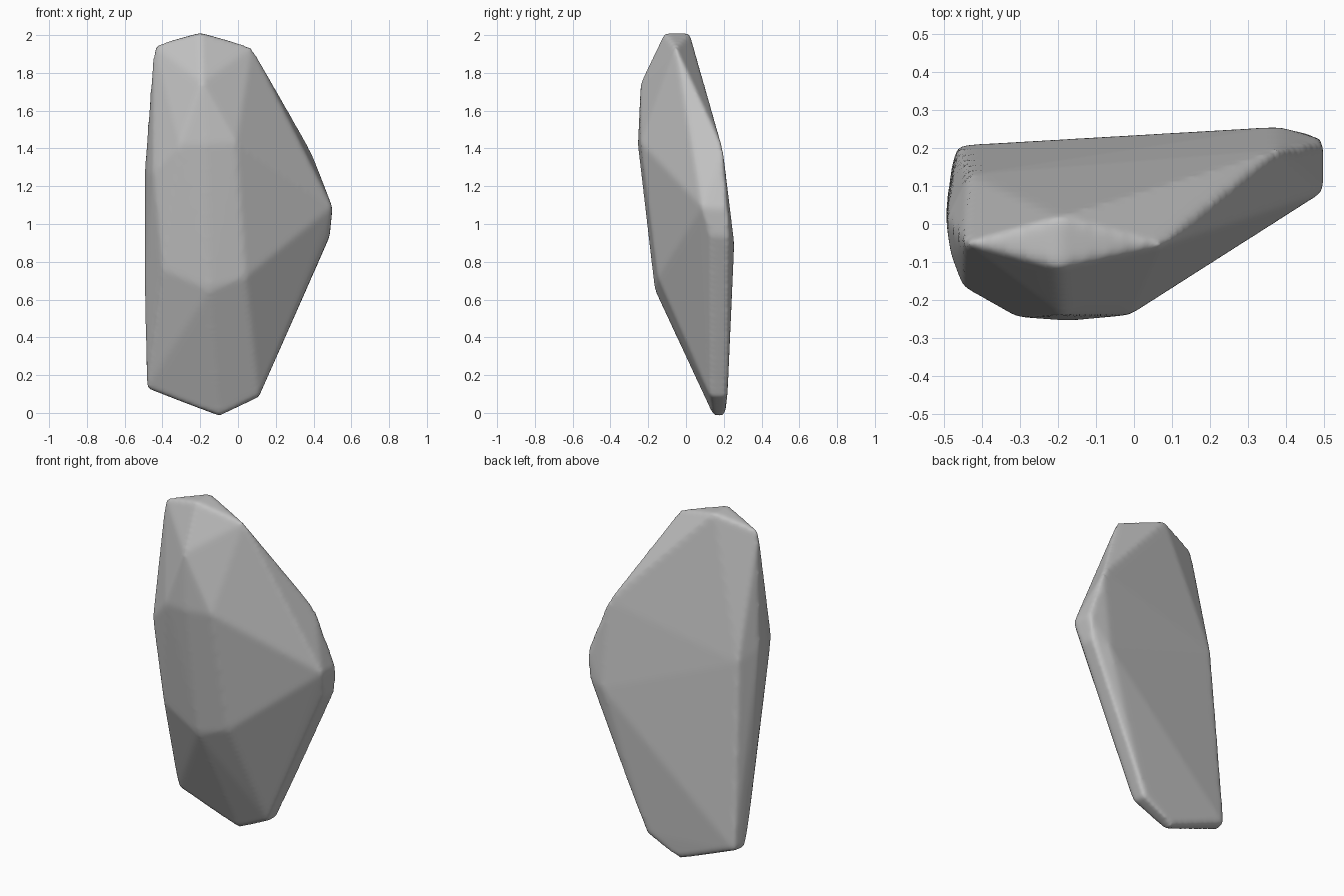
import bpy, bmesh

old = bpy.data.objects.get("Cube")
if old:
    bpy.data.objects.remove(old, do_unlink=True)

# Corner points of the boulder, grouped by region
crown = [(-.445, -.05, 1.945), (-.2, .02, 2.012), (.075, -.055, 1.935), (-.2, -.115, 2.012)]
brow = [(-.19, -.24, 1.75), (-.31, -.245, 1.42), (-.17, -.255, 1.42), (-.01, -.24, 1.43)]
belly = [(-.4, -.13, .76), (-.15, -.165, .65), (.04, -.15, .72)]
left_flank = [(-.45, -.165, 1.27), (-.482, -.08, 1.27), (-.495, .01, 1.28),
              (-.495, .03, .7), (-.435, .13, 1.22)]
right_spur = [(.38, .195, 1.4), (.5, .085, 1.09), (.5, .22, 1.08),
              (.485, .13, .94), (.485, .23, .93), (.38, .256, .9)]
foot = [(-.485, .13, .13), (-.465, .207, .13), (-.1, .145, -.015),
        (-.1, .207, -.015), (.11, .13, .085), (.11, .22, .085)]

# Wrap the corners in a faceted hull
bm = bmesh.new()
for p in crown + brow + belly + left_flank + right_spur + foot:
    bm.verts.new(p)
hull = bmesh.ops.convex_hull(bm, input=bm.verts)
loose = {g for g in hull["geom_interior"] + hull["geom_unused"]
         if isinstance(g, bmesh.types.BMVert)}
bmesh.ops.delete(bm, geom=list(loose), context="VERTS")
bmesh.ops.recalc_face_normals(bm, faces=bm.faces)
mesh = bpy.data.meshes.new("boulder")
bm.to_mesh(mesh)
bm.free()
mesh.shade_smooth()
boulder = bpy.data.objects.new("boulder", mesh)
bpy.context.collection.objects.link(boulder)

# Wear the edges soft
remesh = boulder.modifiers.new("even_surface", "REMESH")
remesh.mode = "VOXEL"
remesh.voxel_size = .014
remesh.use_smooth_shade = True
soften = boulder.modifiers.new("worn_edges", "SMOOTH")
soften.factor = .5
soften.iterations = 9

# Plain stone
stone = bpy.data.materials.new("grey_stone")
stone.use_nodes = True
colour = (.53, .53, .53, 1)
stone.diffuse_color = colour
stone.node_tree.nodes["Principled BSDF"].inputs["Base Color"].default_value = colour
mesh.materials.append(stone)
